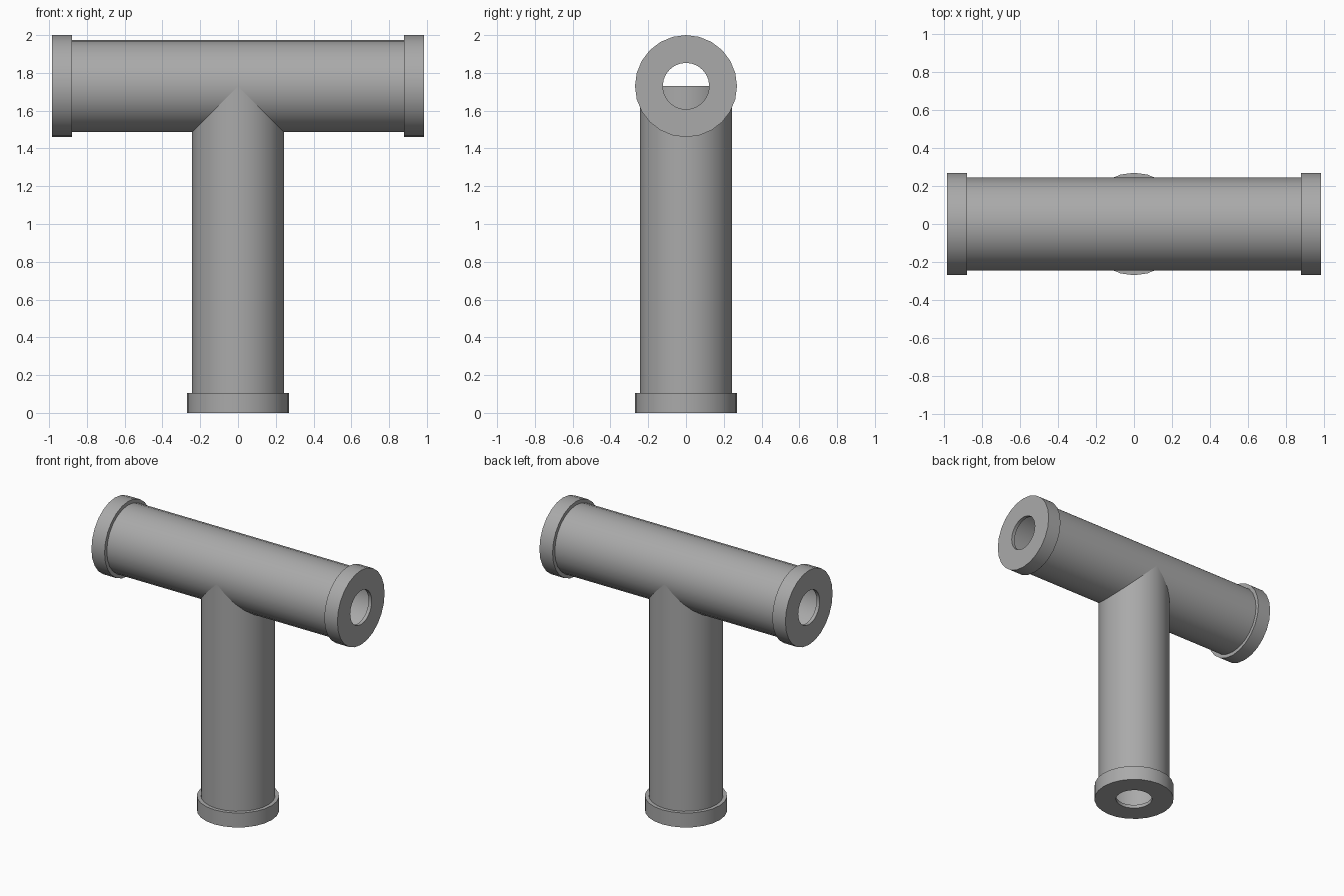
import bpy, bmesh
from math import radians, pi, cos, sin
from mathutils import Matrix

cube = bpy.data.objects.get("Cube")
if cube:
    bpy.data.objects.remove(cube, do_unlink=True)

SIDES = 24
PIPE_R, CAP_R, HOLE_R, WALL = 0.244, 0.27, 0.123, 0.025
CAP_H, AXIS_Z, HALF = 0.105, 1.73, 0.985

grey = bpy.data.materials.new("pipe_grey")
grey.use_nodes = True
colour = (0.4, 0.4, 0.4, 1)
grey.diffuse_color = colour
grey.node_tree.nodes["Principled BSDF"].inputs["Base Color"].default_value = colour


def lathe(name, profile, matrix=Matrix()):
    """Revolve a closed (radius, height) outline around z, then place it."""
    bm = bmesh.new()
    rings = []
    for i in range(SIDES):
        a = 2 * pi * i / SIDES
        rings.append([bm.verts.new((r * cos(a), r * sin(a), h)) for r, h in profile])
    n = len(profile)
    for i in range(SIDES):
        here, after = rings[i], rings[(i + 1) % SIDES]
        for j in range(n):
            k = (j + 1) % n
            bm.faces.new((here[j], after[j], after[k], here[k]))
    bmesh.ops.recalc_face_normals(bm, faces=bm.faces)
    bm.transform(matrix)
    mesh = bpy.data.meshes.new(name)
    bm.to_mesh(mesh)
    bm.free()
    mesh.materials.append(grey)
    obj = bpy.data.objects.new(name, mesh)
    bpy.context.collection.objects.link(obj)
    bpy.ops.object.select_all(action='DESELECT')
    obj.select_set(True)
    bpy.context.view_layer.objects.active = obj
    bpy.ops.object.shade_smooth_by_angle(angle=radians(30))


def tube(bottom, top):
    inner = PIPE_R - WALL
    return [(PIPE_R, bottom), (PIPE_R, top), (inner, top), (inner, bottom)]


# Cup-shaped end cap with a round opening, its outer face at height zero
cap = [(HOLE_R, 0), (CAP_R, 0), (CAP_R, CAP_H),
       (PIPE_R, CAP_H), (PIPE_R, WALL), (HOLE_R, WALL)]

# Upright pipe ends open on the axis of the cross pipe
lathe("upright_pipe", tube(WALL, AXIS_Z))
lathe("bottom_cap", cap)

# Cross pipe and its two caps
lift = Matrix.Translation((0, 0, AXIS_Z))
lathe("cross_pipe", tube(WALL - HALF, HALF - WALL),
      lift @ Matrix.Rotation(pi / 2, 4, 'Y'))
for name, side in (("left_cap", 1), ("right_cap", -1)):
    lathe(name, cap, Matrix.Translation((side * HALF, 0, AXIS_Z))
          @ Matrix.Rotation(-side * pi / 2, 4, 'Y'))
